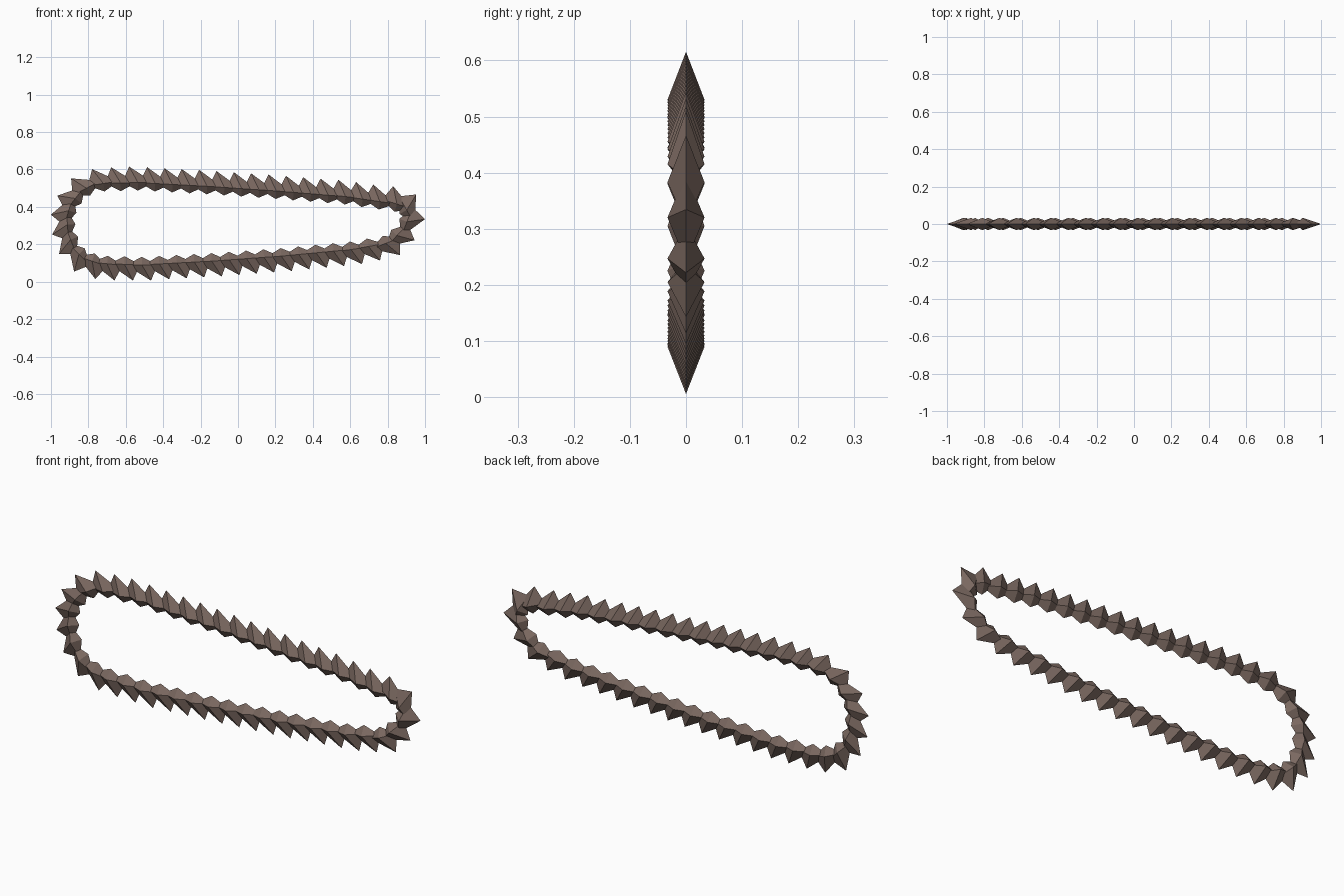
import bpy
import bmesh
from mathutils import Matrix, Vector

cube = bpy.data.objects.get("Cube")
if cube:
    bpy.data.objects.remove(cube, do_unlink=True)

# Material
COLOUR = (0.20, 0.142, 0.12, 1.0)
brown = bpy.data.materials.new("dull_brown")
brown.use_nodes = True
brown.diffuse_color = COLOUR
bsdf = brown.node_tree.nodes["Principled BSDF"]
bsdf.inputs["Base Color"].default_value = COLOUR
bsdf.inputs["Roughness"].default_value = 0.8

# Tooth shape: a lopsided octahedron, tall raked spike outside, short point inside
HALF_LENGTH, HALF_WIDTH = 0.084, 0.033
SPIKE, RAKE, INNER = 0.085, 0.048, 0.043


def make_tooth_mesh():
    bm = bmesh.new()
    for s in (-1, 1):
        bm.verts.new((s * HALF_LENGTH, 0, 0))
        bm.verts.new((0, s * HALF_WIDTH, 0))
    bm.verts.new((RAKE, 0, SPIKE))
    bm.verts.new((0, 0, -INNER))
    bmesh.ops.convex_hull(bm, input=bm.verts[:])
    bmesh.ops.recalc_face_normals(bm, faces=bm.faces[:])
    mesh = bpy.data.meshes.new("chain_tooth")
    bm.to_mesh(mesh)
    bm.free()
    mesh.materials.append(brown)
    return mesh


# Loop path: x, z and the number of teeth up to the next point
top_run = [(0.85, 0.415, 3), (0.575, 0.455, 4), (0.205, 0.485, 4),
           (-0.165, 0.51, 4), (-0.535, 0.53, 2), (-0.72, 0.525, 1)]
left_bend = [(-0.81, 0.50, 1), (-0.87, 0.445, 1), (-0.905, 0.38, 1),
             (-0.912, 0.305, 1), (-0.895, 0.225, 1), (-0.85, 0.148, 1),
             (-0.78, 0.11, 1)]
bottom_run = [(-0.70, 0.096, 2), (-0.514, 0.09, 4), (-0.14, 0.11, 4),
              (0.232, 0.137, 4), (0.604, 0.172, 2), (0.79, 0.205, 1)]
right_bend = [(0.85, 0.247, 1), (0.903, 0.32, 1), (0.902, 0.383, 1)]
path = top_run + left_bend + bottom_run + right_bend

stations = []
for i, (x, z, count) in enumerate(path):
    nx, nz, _ = path[(i + 1) % len(path)]
    start, end = Vector((x, 0, z)), Vector((nx, 0, nz))
    stations += [start.lerp(end, k / count) for k in range(count)]

# Teeth along the loop, each spike pointing outward and raked along the travel
tooth_mesh = make_tooth_mesh()
for i, point in enumerate(stations):
    ahead = stations[(i + 1) % len(stations)]
    along = (ahead - stations[i - 1]).normalized()
    outward = Vector((along.z, 0, -along.x))
    across = outward.cross(along)
    turn = Matrix((along, across, outward)).transposed().to_4x4()
    tooth = bpy.data.objects.new(f"chain_tooth_{i + 1}", tooth_mesh)
    tooth.matrix_world = Matrix.Translation(point) @ turn
    bpy.context.collection.objects.link(tooth)
